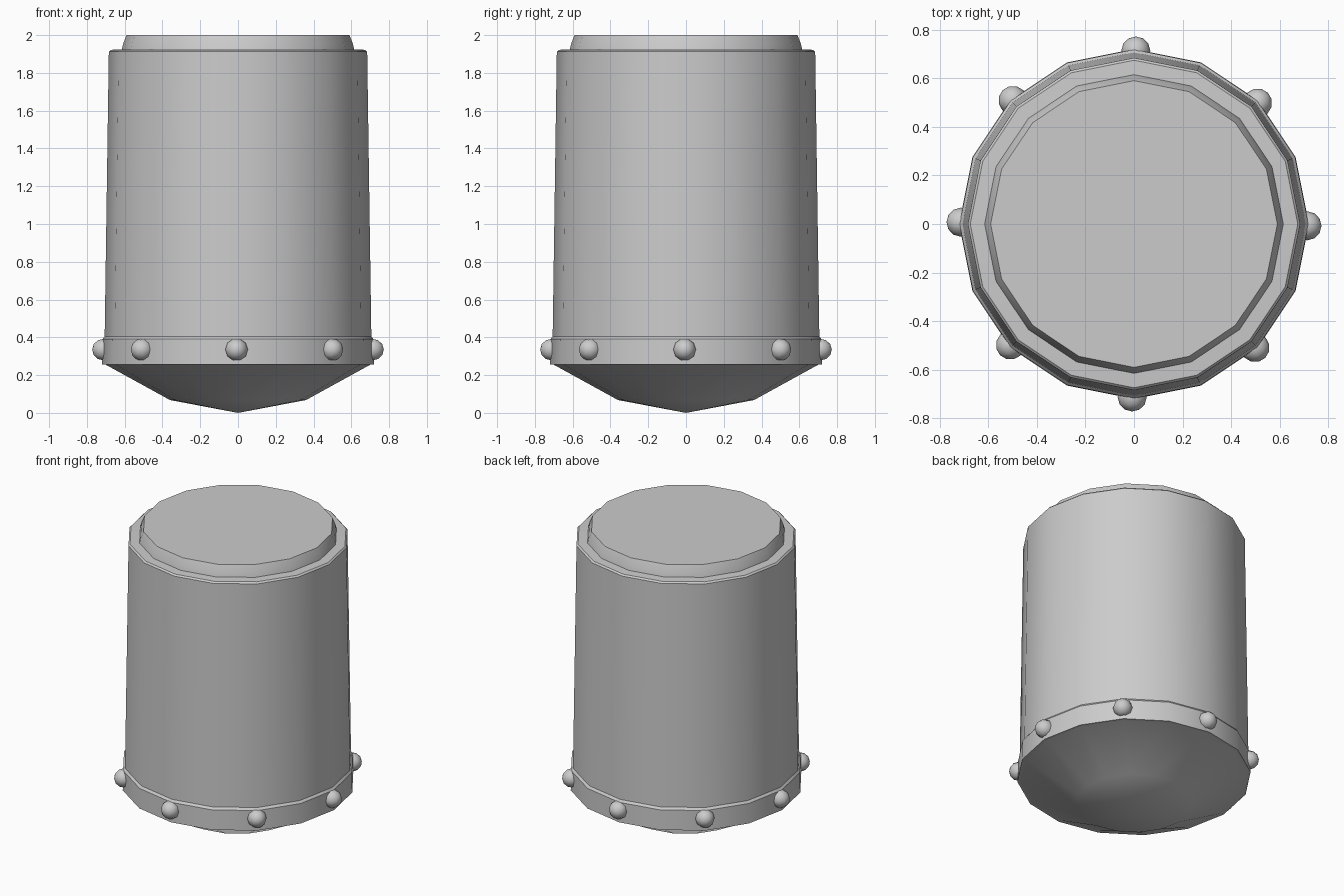
import bpy, bmesh, math
from mathutils import Matrix

if "Cube" in bpy.data.objects:
    bpy.data.objects.remove(bpy.data.objects["Cube"])

SIDES = 16


def finish(name, bm):
    bmesh.ops.recalc_face_normals(bm, faces=bm.faces)
    mesh = bpy.data.meshes.new(name)
    bm.to_mesh(mesh)
    bm.free()
    ob = bpy.data.objects.new(name, mesh)
    bpy.context.collection.objects.link(ob)
    bpy.ops.object.select_all(action='DESELECT')
    ob.select_set(True)
    bpy.context.view_layer.objects.active = ob
    bpy.ops.object.shade_smooth_by_angle(angle=math.radians(35))
    return ob


def lathe(name, profile):
    """Revolve (radius, z) points; radius 0 makes a pole."""
    bm = bmesh.new()
    rings = []
    for r, z in profile:
        if r == 0:
            rings.append([bm.verts.new((0, 0, z))] * SIDES)
        else:
            rings.append([bm.verts.new((r * math.cos(i * math.tau / SIDES),
                                        r * math.sin(i * math.tau / SIDES), z))
                          for i in range(SIDES)])
    for a, b in zip(rings, rings[1:]):
        for i in range(SIDES):
            j = (i + 1) % SIDES
            bm.faces.new(list(dict.fromkeys((a[i], a[j], b[j], b[i]))))
    if profile[-1][0] > 0:
        bm.faces.new(rings[-1])
    return finish(name, bm)


# Tapered barrel with pointed underside, banded foot and raised lid
lathe("barrel_body", [(0, 0), (0.36, 0.068), (0.70, 0.255), (0.72, 0.255),
                      (0.718, 0.39), (0.706, 0.405), (0.684, 1.912),
                      (0.674, 1.922), (0.615, 1.925), (0.608, 1.955),
                      (0.59, 2.0)])

# Rivets around the band, poles pointing outward
for k in range(8):
    bm = bmesh.new()
    a = k * math.tau / 8 - math.radians(0.6)
    m = (Matrix.Rotation(a, 4, 'Z') @ Matrix.Translation((0.712, 0, 0.335))
         @ Matrix.Rotation(math.pi / 2, 4, 'Y'))
    bmesh.ops.create_uvsphere(bm, u_segments=10, v_segments=6, radius=0.06, matrix=m)
    finish(f"rivet_{k + 1}", bm)
